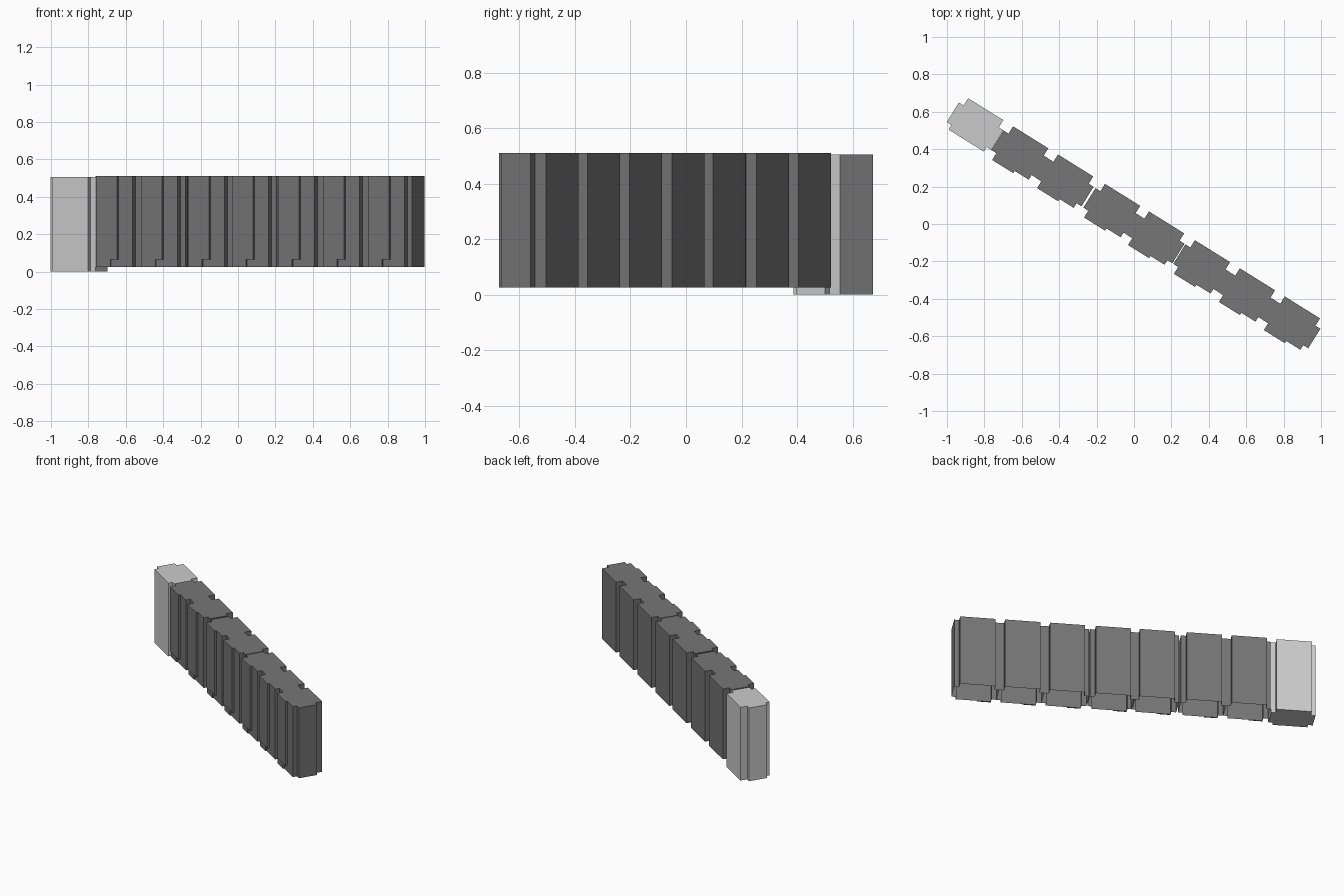
import bpy, bmesh, math
from mathutils import Matrix

if "Cube" in bpy.data.objects:
    bpy.data.objects.remove(bpy.data.objects["Cube"])

ANGLE = math.radians(-31.9)
START, END = (-0.845, 0.53), (0.848, -0.53)
STEPS = [0, 45, 90, 137, 181, 227, 272, 317]   # slightly uneven spacing


def material(name, g):
    m = bpy.data.materials.new(name)
    m.diffuse_color = (g, g, g, 1)
    m.use_nodes = True
    m.node_tree.nodes["Principled BSDF"].inputs["Base Color"].default_value = m.diffuse_color
    return m


def prism(bm, outline, z0, z1, open_bottom=False):
    low = [bm.verts.new((x, y, z0)) for x, y in outline]
    high = [bm.verts.new((x, y, z1)) for x, y in outline]
    n = len(outline)
    bm.faces.new(high)
    if not open_bottom:
        bm.faces.new(low[::-1])
    for i in range(n):
        j = (i + 1) % n
        bm.faces.new((low[i], low[j], high[j], high[i]))


def rect(x0, x1, y0, y1):
    return [(x0, y0), (x1, y0), (x1, y1), (x0, y1)]


L, W = 0.111, 0.099                 # body half length and half width
TAB0, TAB1 = -0.07, 0.053           # tab span across the width
P = 0.014                           # front panel thickness
PR = 0.022                          # right end of the front panel


def block_outline(reach):
    """Rectangle with a flat tab on each end."""
    right = [(L, -W), (L, TAB0), (reach, TAB0), (reach, TAB1), (L, TAB1), (L, W)]
    return right + [(-x, y) for x, y in reversed(right)]


def place(bm, name, mat, step):
    t = step / STEPS[-1]
    x = START[0] + (END[0] - START[0]) * t
    y = START[1] + (END[1] - START[1]) * t
    me = bpy.data.meshes.new(name)
    bm.to_mesh(me)
    bm.free()
    ob = bpy.data.objects.new(name, me)
    ob.matrix_world = Matrix.Translation((x, y, 0)) @ Matrix.Rotation(ANGLE, 4, 'Z')
    me.materials.append(mat)
    bpy.context.collection.objects.link(ob)


light, dark = material("light_grey", 0.51), material("dark_grey", 0.18)

# closed end block, standing on the ground
bm = bmesh.new()
prism(bm, block_outline(0.1405), 0.0, 0.505)
place(bm, "end_block", light, STEPS[0])

# seven hollow blocks, open underneath, with a stepped front panel
for i, step in enumerate(STEPS[1:]):
    bm = bmesh.new()
    prism(bm, block_outline(0.142), 0.025, 0.51, open_bottom=True)
    # raised front panel, stopping short of the lower edge
    prism(bm, rect(-L, PR, -W - P, -W), 0.065, 0.51)
    # shallower foot below the panel
    prism(bm, rect(-L, -0.025, -W - P * 0.6, -W), 0.025, 0.065)
    place(bm, f"hollow_block_{i + 1}", dark, step)
